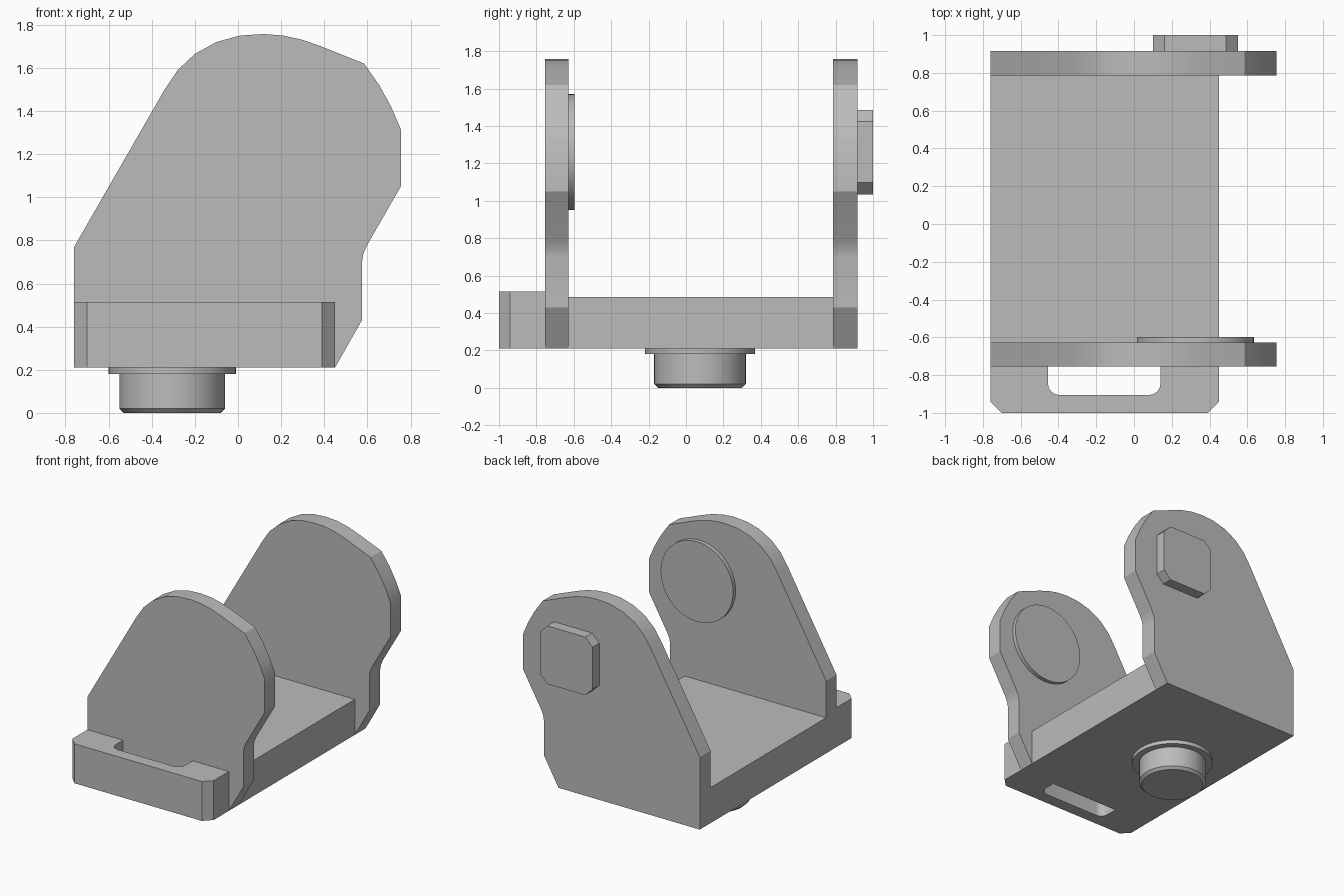
import bpy, bmesh, math

cube = bpy.data.objects.get("Cube")
if cube:
    bpy.data.objects.remove(cube, do_unlink=True)

GREY = (0.5, 0.5, 0.5, 1.0)
mat = bpy.data.materials.new("plain grey")
mat.use_nodes = True
mat.diffuse_color = GREY
mat.node_tree.nodes["Principled BSDF"].inputs["Base Color"].default_value = GREY


def prism(name, outline, low, high, axis="Z"):
    """Extrude an outline along Z (points are x, y) or along Y (points are x, z)."""
    bm = bmesh.new()
    place = (lambda a, b: (a, b, low)) if axis == "Z" else (lambda a, b: (a, low, b))
    face = bm.faces.new([bm.verts.new(place(a, b)) for a, b in outline])
    grown = bmesh.ops.extrude_face_region(bm, geom=[face])
    depth = high - low
    shift = (0, 0, depth) if axis == "Z" else (0, depth, 0)
    bmesh.ops.translate(bm, vec=shift,
                        verts=[v for v in grown["geom"] if isinstance(v, bmesh.types.BMVert)])
    bmesh.ops.recalc_face_normals(bm, faces=bm.faces[:])
    mesh = bpy.data.meshes.new(name)
    bm.to_mesh(mesh)
    bm.free()
    mesh.materials.append(mat)
    obj = bpy.data.objects.new(name, mesh)
    bpy.context.collection.objects.link(obj)
    return obj


def circle(cx, cy, radius, start=0, sweep=360, steps=48):
    count = steps if sweep == 360 else steps + 1
    angles = [math.radians(start + sweep * i / steps) for i in range(count)]
    return [(cx + radius * math.cos(a), cy + radius * math.sin(a)) for a in angles]


def smooth(obj, degrees=25):
    bpy.ops.object.select_all(action="DESELECT")
    obj.select_set(True)
    bpy.context.view_layer.objects.active = obj
    bpy.ops.object.shade_smooth_by_angle(angle=math.radians(degrees))


LEFT, RIGHT, BOTTOM = -0.76, 0.45, 0.21

# Two matching upright side plates
plate = [(LEFT, BOTTOM), (RIGHT, BOTTOM), (0.575, 0.43), (0.575, 0.70),
         (0.582, 0.74), (0.60, 0.78), (0.755, 1.05), (0.755, 1.315),
         (0.71, 1.42), (0.655, 1.52), (0.585, 1.62), (0.385, 1.70),
         (0.30, 1.73), (0.21, 1.75), (0.12, 1.757), (0.01, 1.75),
         (-0.10, 1.72), (-0.20, 1.665), (-0.28, 1.59), (-0.34, 1.50), (LEFT, 0.77)]
for name, low, high in (("front_plate", -0.755, -0.628), ("back_plate", 0.785, 0.917)):
    smooth(prism(name, plate, low, high, "Y"))

# Floor between the plates
prism("base_floor", [(LEFT, -0.628), (RIGHT, -0.628), (RIGHT, 0.785), (LEFT, 0.785)],
      BOTTOM, 0.485)

# Front bar with chamfered corners and a round-cornered slot against the plate
r = 0.06
slot = ([(-0.455, -0.755)] + circle(-0.455 + r, -0.905 + r, r, 180, 90, 6)
        + circle(0.14 - r, -0.905 + r, r, 270, 90, 6) + [(0.14, -0.755)])
bar = [(LEFT, -0.755), (LEFT, -0.94), (-0.70, -1), (0.39, -1), (RIGHT, -0.94), (RIGHT, -0.755)]
smooth(prism("front_bar", bar + slot[::-1], BOTTOM, 0.515))

# Round boss on the inner face of the front plate
smooth(prism("round_boss", circle(0.325, 1.26, 0.31), -0.628, -0.597, "Y"))

# Chamfered square pad on the outer face of the back plate
c, half, flat = (0.325, 1.26), 0.225, 0.163
pad = [(flat, -half), (half, -flat), (half, flat), (flat, half),
       (-flat, half), (-half, flat), (-half, -flat), (-flat, -half)]
prism("square_pad", [(c[0] + a, c[1] + b) for a, b in pad], 0.917, 1.0, "Y")

# Flange and bevelled pin under the floor
smooth(prism("pin_flange", circle(-0.305, 0.075, 0.295), 0.18, BOTTOM))
pin = prism("pin", circle(-0.305, 0.075, 0.245), 0, 0.18)
bm = bmesh.new()
bm.from_mesh(pin.data)
rim = [e for e in bm.edges if all(v.co.z < 0.01 for v in e.verts)]
bmesh.ops.bevel(bm, geom=rim, offset=0.02, segments=1, affect="EDGES")
bm.to_mesh(pin.data)
bm.free()
smooth(pin)
